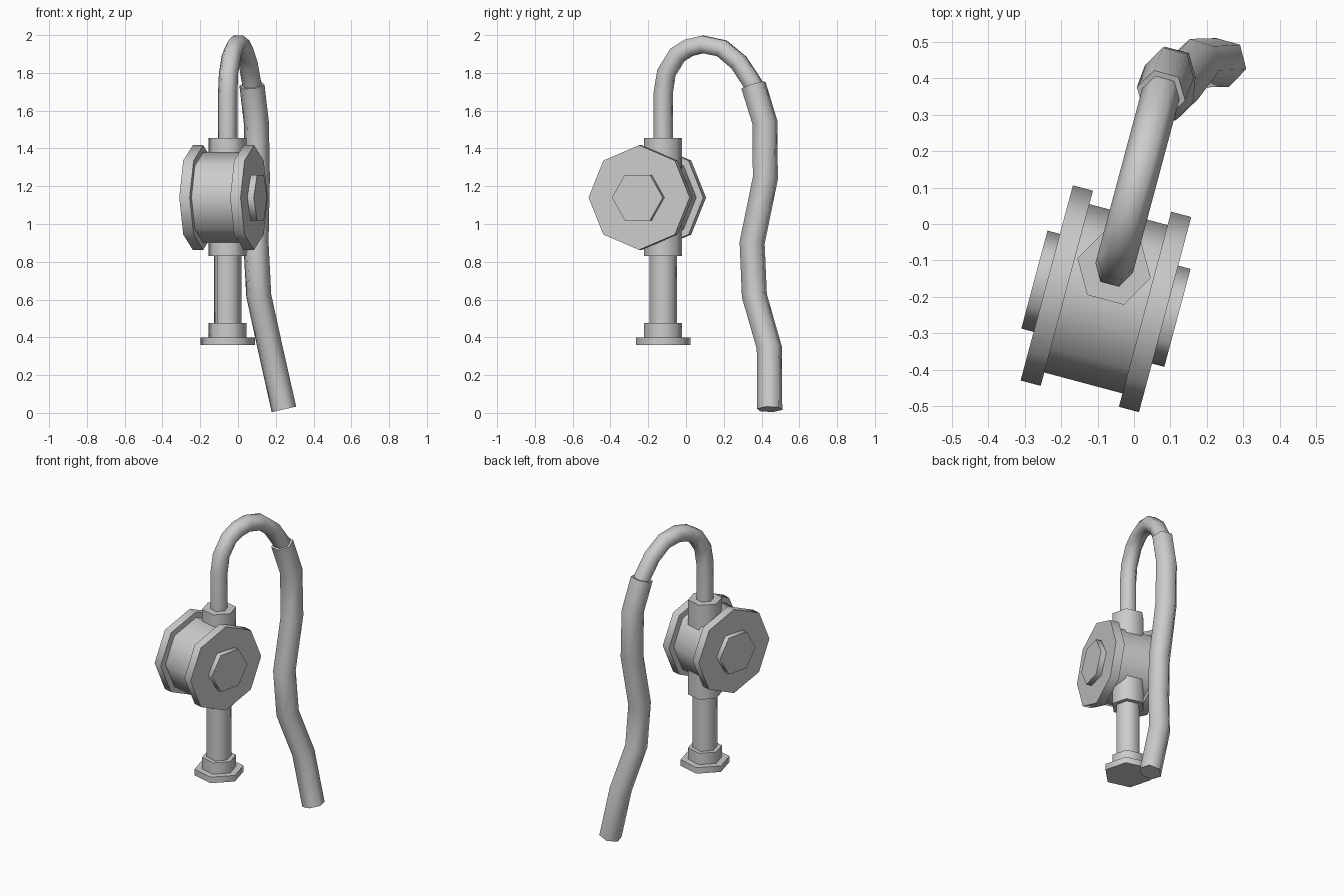
import bpy, bmesh, math
from mathutils import Vector

if "Cube" in bpy.data.objects:
    bpy.data.objects.remove(bpy.data.objects["Cube"])

# Whole fitting is turned 15 degrees about z: U = drum axis, V = across it
A = math.radians(-15)
U = Vector((math.cos(A), math.sin(A), 0))
V = Vector((-math.sin(A), math.cos(A), 0))
Z = Vector((0, 0, 1))
DRUM = Vector((-0.077, -0.205, 1.14))
PIPE = Vector((-0.0545, -0.121, 0))


def sweep(name, points, radius, sides, ref):
    """Capped polygonal tube along points, with one corner facing ref."""
    pts = [Vector(p) for p in points]
    bm = bmesh.new()
    rings = []
    for i, p in enumerate(pts):
        a = (p - pts[i - 1]).normalized() if i > 0 else Vector()
        b = (pts[i + 1] - p).normalized() if i < len(pts) - 1 else Vector()
        t = (a + b).normalized()
        s = (ref - t * ref.dot(t)).normalized()
        w = t.cross(s)
        rings.append([bm.verts.new(p + radius * (s * math.cos(k * math.tau / sides)
                                                 + w * math.sin(k * math.tau / sides)))
                      for k in range(sides)])
    for r0, r1 in zip(rings, rings[1:]):
        for k in range(sides):
            n = (k + 1) % sides
            bm.faces.new((r0[k], r0[n], r1[n], r1[k]))
    bm.faces.new(rings[0][::-1])
    bm.faces.new(rings[-1])
    bmesh.ops.recalc_face_normals(bm, faces=bm.faces)
    me = bpy.data.meshes.new(name)
    bm.to_mesh(me)
    bm.free()
    ob = bpy.data.objects.new(name, me)
    bpy.context.collection.objects.link(ob)
    return ob


def upright(name, z0, z1, radius):
    return sweep(name, [PIPE + Z * z0, PIPE + Z * z1], radius, 6, U)


def across(name, u0, u1, radius, sides, ref):
    return sweep(name, [DRUM + U * u0, DRUM + U * u1], radius, sides, ref)


# Drum with octagonal flanges and hex nuts on both ends
across("drum", -0.12, 0.12, 0.239, 8, Z)
for side, s in (("left", -1), ("right", 1)):
    across(side + "_flange", s * 0.111, s * 0.168, 0.277, 8, Z)
    across(side + "_nut", s * 0.16, s * 0.203, 0.139, 6, V)

# Vertical pipe, collars and base
upright("valve_body_collar", 0.83, 1.455, 0.104)
upright("lower_pipe", 0.37, 0.85, 0.075)
upright("base_collar", 0.39, 0.475, 0.104)
upright("base_flange", 0.36, 0.40, 0.149)

# Gooseneck spout, bent in the V-Z plane (given as y, z)
arch = [(-0.121, 1.42), (-0.121, 1.69), (-0.104, 1.80), (-0.045, 1.895), (0.015, 1.933),
        (0.09, 1.951), (0.19, 1.93), (0.28, 1.855), (0.352, 1.745), (0.385, 1.67)]
sweep("gooseneck", [(PIPE.x + (y - PIPE.y) * V.x / V.y, y, z) for y, z in arch], 0.053, 6, U)

# Hanging hose
sweep("hose", [(0.074, 0.357, 1.735), (0.097, 0.418, 1.537), (0.102, 0.42, 1.242),
               (0.095, 0.35, 0.90), (0.110, 0.362, 0.62), (0.170, 0.441, 0.345),
               (0.243, 0.443, 0.019)], 0.069, 6, U)

# Smooth sides, sharp caps
for ob in bpy.context.collection.objects:
    ob.select_set(True)
    bpy.context.view_layer.objects.active = ob
bpy.ops.object.shade_smooth_by_angle(angle=math.radians(65))
